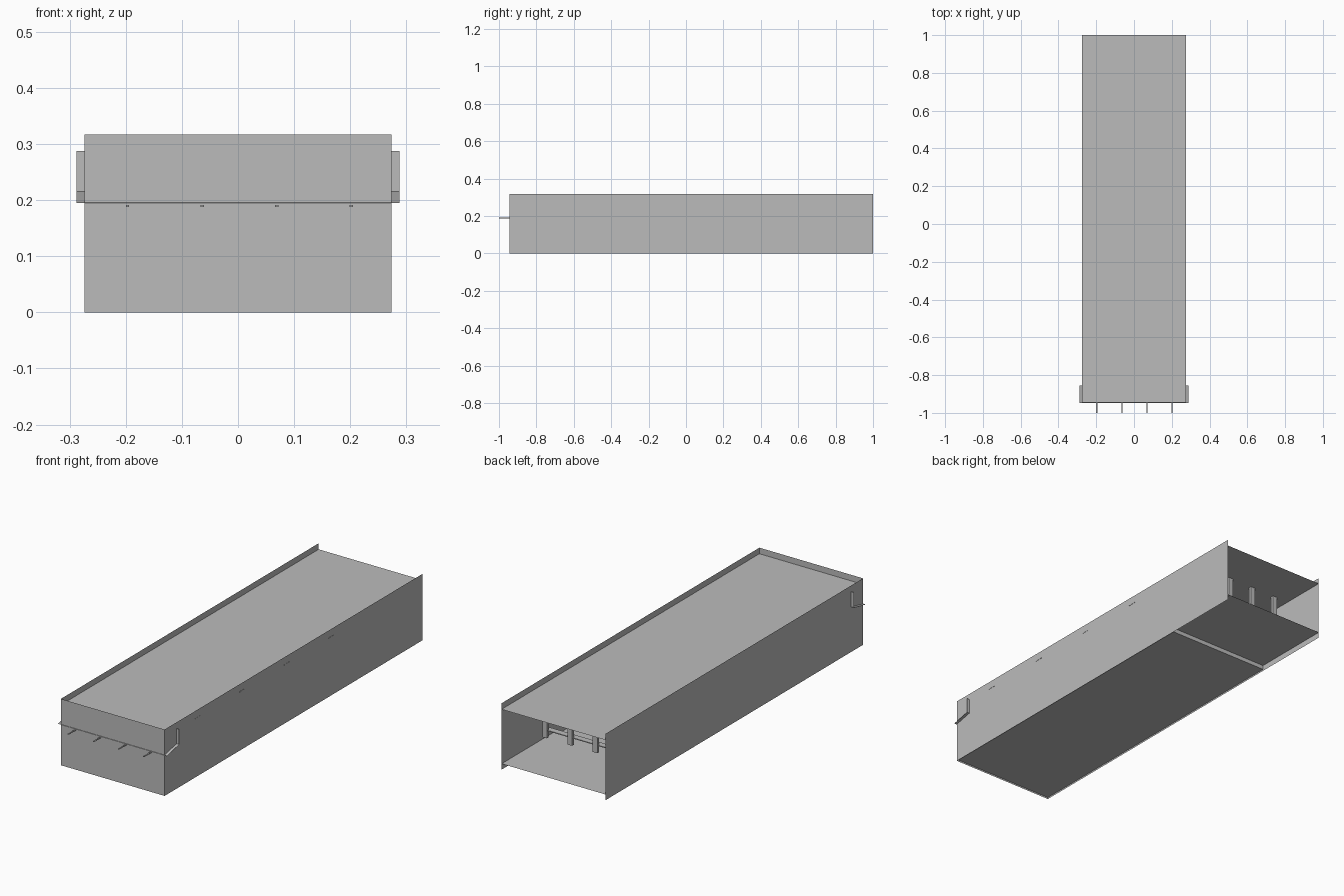
import bpy, bmesh

cube = bpy.data.objects.get("Cube")
if cube:
    bpy.data.objects.remove(cube, do_unlink=True)

grey = bpy.data.materials.new("plain grey")
grey.use_nodes = True
COLOUR = (0.5, 0.5, 0.5, 1)
grey.diffuse_color = COLOUR
grey.node_tree.nodes["Principled BSDF"].inputs["Base Color"].default_value = COLOUR

HALF, EAR = 0.274, 0.288           # half width of the body, of the bracket
FRONT, BACK, TOP = -0.945, 1.0, 0.317
DECK = 0.288
BARS = [-0.197 + 0.133 * i for i in range(4)]


def finish(name, bm):
    mesh = bpy.data.meshes.new(name)
    bm.to_mesh(mesh)
    bm.free()
    mesh.materials.append(grey)
    obj = bpy.data.objects.new(name, mesh)
    bpy.context.collection.objects.link(obj)
    return obj


def folded_sheet(name, profile, half):
    """Thin sheet: a (y, z) profile swept across the width."""
    bm = bmesh.new()
    rows = [[bm.verts.new((x, y, z)) for x in (-half, half)] for y, z in profile]
    for a, b in zip(rows, rows[1:]):
        bm.faces.new((a[0], a[1], b[1], b[0]))
    return finish(name, bm)


def box(name, x, y, z):
    """Box from (low, high) pairs."""
    bm = bmesh.new()
    bmesh.ops.create_cube(bm, size=1)
    for v in bm.verts:
        v.co = [lo + (c + 0.5) * (hi - lo) for c, (lo, hi) in zip(v.co, (x, y, z))]
    return finish(name, bm)


# Side walls
for side, s in (("left", 1), ("right", -1)):
    bm = bmesh.new()
    corners = [(FRONT, 0), (BACK, 0), (BACK, TOP), (FRONT, TOP)]
    bm.faces.new([bm.verts.new((s * HALF, y, z)) for y, z in corners[::s]])
    finish(side + "_wall", bm)

# Front panel, deck and stepped floor
folded_sheet("front_panel", [(FRONT, 0), (FRONT, TOP)], HALF)
folded_sheet("deck", [(FRONT, DECK), (BACK, DECK)], HALF)
folded_sheet("floor", [(FRONT, 0.008), (0.6, 0.008), (0.6, 0.028), (BACK, 0.028)], HALF)

# Folded bracket that passes through the body and shows as ears
folded_sheet("bracket", [(FRONT - 0.002, 0.195), (-0.855, 0.215), (-0.855, DECK)], EAR)

# Long bars whose tips stick out of the front, with hangers at the back
for i, x in enumerate(BARS):
    box(f"long_bar_{i + 1}", (x - 0.003, x + 0.003), (-1, 0.77), (0.188, 0.191))
    box(f"hanger_{i + 1}", (x - 0.012, x + 0.012), (0.765, 0.778), (0.087, DECK))
box("rear_rail", (BARS[0], BARS[-1]), (0.74, 0.77), (0.118, 0.122))

# Cross bars whose ends just reach through the left wall
for i in range(4):
    y = -0.695 + 0.336 * i
    box(f"cross_bar_{i + 1}", (-HALF + 0.01, HALF + 0.001), (y - 0.02, y + 0.02), (0.279, 0.282))
